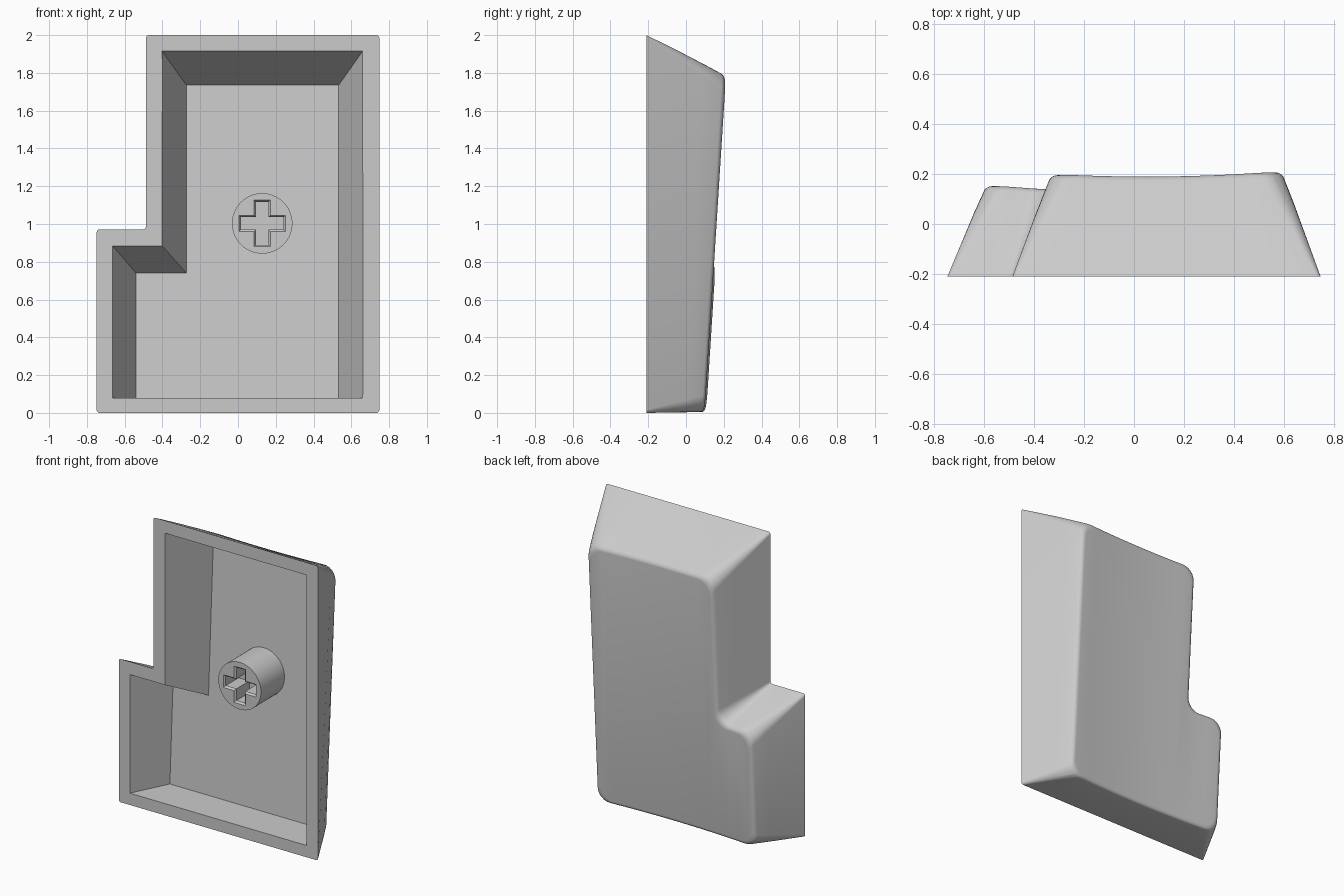
import bpy, bmesh
from math import sin, cos, pi, radians
from mathutils import Vector, Matrix

cube = bpy.data.objects.get("Cube")
if cube:
    bpy.data.objects.remove(cube, do_unlink=True)

FRONT = -0.21  # y of the open rim

mat = bpy.data.materials.new("light grey plastic")
mat.use_nodes = True
grey = (0.6, 0.6, 0.6, 1)
mat.diffuse_color = grey
mat.node_tree.nodes["Principled BSDF"].inputs["Base Color"].default_value = grey


def outline(start, end, t, inset=0, radius=0, steps=6):
    """L-shaped outline (x, z) at fraction t between two sets of edge positions."""
    signs = (1, 1, -1, 1, -1, -1)
    xl, xn, xr, zb, zs, zt = [a + (b - a) * t + s * inset for a, b, s in zip(start, end, signs)]
    corners = [Vector(c) for c in ((xl, zb), (xr, zb), (xr, zt), (xn, zt), (xn, zs), (xl, zs))]
    if not radius:
        return corners
    points = []
    for i, p in enumerate(corners):
        back = (corners[i - 1] - p).normalized()
        ahead = (corners[(i + 1) % 6] - p).normalized()
        centre = p + radius * (back + ahead)
        for k in range(steps + 1):
            a = k / steps * pi / 2
            points.append(centre - radius * (ahead * cos(a) + back * sin(a)))
    return points


def make_object(name, bm):
    bmesh.ops.recalc_face_normals(bm, faces=bm.faces)
    mesh = bpy.data.meshes.new(name)
    bm.to_mesh(mesh)
    bm.free()
    obj = bpy.data.objects.new(name, mesh)
    bpy.context.collection.objects.link(obj)
    mesh.materials.append(mat)
    return obj


def loft(name, rings, height, cuts=()):
    """Stack (t, outline) rings, cut them across x, then bend the top to height(x, z)."""
    bm = bmesh.new()
    loops = [[bm.verts.new((p.x, t, p.y)) for p in ring] for t, ring in rings]
    for a, b in zip(loops, loops[1:]):
        for i in range(len(a)):
            j = (i + 1) % len(a)
            bm.faces.new((a[i], a[j], b[j], b[i]))
    bm.faces.new(loops[0])
    bm.faces.new(loops[-1])
    for x in cuts:
        geom = bm.verts[:] + bm.edges[:] + bm.faces[:]
        bmesh.ops.bisect_plane(bm, geom=geom, plane_co=(x, 0, 0), plane_no=(1, 0, 0))
    for v in bm.verts:
        v.co.y = FRONT + v.co.y * (height(v.co.x, v.co.z) - FRONT)
    return make_object(name, bm)


def subtract(obj, cutter):
    cutter.hide_render = True
    mod = obj.modifiers.new("cut", "BOOLEAN")
    mod.operation, mod.solver, mod.object = "DIFFERENCE", "EXACT", cutter
    bpy.context.view_layer.objects.active = obj
    bpy.ops.object.modifier_apply(modifier=mod.name)
    bpy.data.objects.remove(cutter, do_unlink=True)


def smooth(obj):
    bpy.ops.object.select_all(action="DESELECT")
    obj.select_set(True)
    bpy.context.view_layer.objects.active = obj
    bpy.ops.object.shade_smooth_by_angle(angle=radians(32))


# Outer shell: tapered L with rounded corners and a dished, sloping top
# edge positions: left, notch x, right, bottom, notch z, top
base = (-0.748, -0.487, 0.748, 0, 0.972, 2)
top = (-0.592, -0.332, 0.592, 0.005, 0.79, 1.785)
FILLET = 0.022
rings = [(0, outline(base, top, 0, 0, 0.015))]
for k in range(6):
    a = k / 5 * pi / 2
    t = 1 - FILLET / 0.38 * (1 - sin(a))
    rings.append((t, outline(base, top, t, FILLET * (1 - cos(a)), 0.015 + 0.075 * t)))
shell = loft("cap_shell", rings,
             lambda x, z: 0.078 + 0.0635 * z + 0.075 * (x - 0.05) ** 2,
             [i * 0.08 for i in range(-8, 9)])

# Hollow inside with sharp corners and a flat sloping floor
rim = (-0.665, -0.402, 0.66, 0.08, 0.885, 1.915)
floor = (-0.54, -0.273, 0.533, 0.08, 0.74, 1.735)
cavity = loft("cavity_cutter", [(t, outline(rim, floor, t)) for t in (-0.05, 1)],
              lambda x, z: 0.037 + 0.05 * z)
subtract(shell, cavity)
smooth(shell)

# Round mounting stem
STEM = Vector((0.128, -0.165, 1.003))
LENGTH = 0.265
bm = bmesh.new()
bmesh.ops.create_cone(bm, cap_ends=True, segments=64, radius1=0.16, radius2=0.16, depth=LENGTH,
                      matrix=Matrix.Translation(STEM + Vector((0, LENGTH / 2, 0)))
                      @ Matrix.Rotation(pi / 2, 4, "X"))
stem = make_object("stem", bm)

# Cross-shaped socket with a chamfered mouth
bm = bmesh.new()
loops = []
for depth, grow in ((-0.01, 0.01), (0, 0.01), (0.012, 0), (0.15, 0)):
    long, short = 0.113 + grow, 0.033 + grow
    loop = []
    for q in range(4):
        turn = Matrix.Rotation(q * pi / 2, 2)
        for c in ((long, -short), (long, short), (short, short)):
            p = turn @ Vector(c)
            loop.append(bm.verts.new(STEM + Vector((p.x, depth, p.y))))
    loops.append(loop)
for a, b in zip(loops, loops[1:]):
    for i in range(12):
        j = (i + 1) % 12
        bm.faces.new((a[i], a[j], b[j], b[i]))
bm.faces.new(loops[0])
bm.faces.new(loops[-1])
subtract(stem, make_object("socket_cutter", bm))
smooth(stem)
